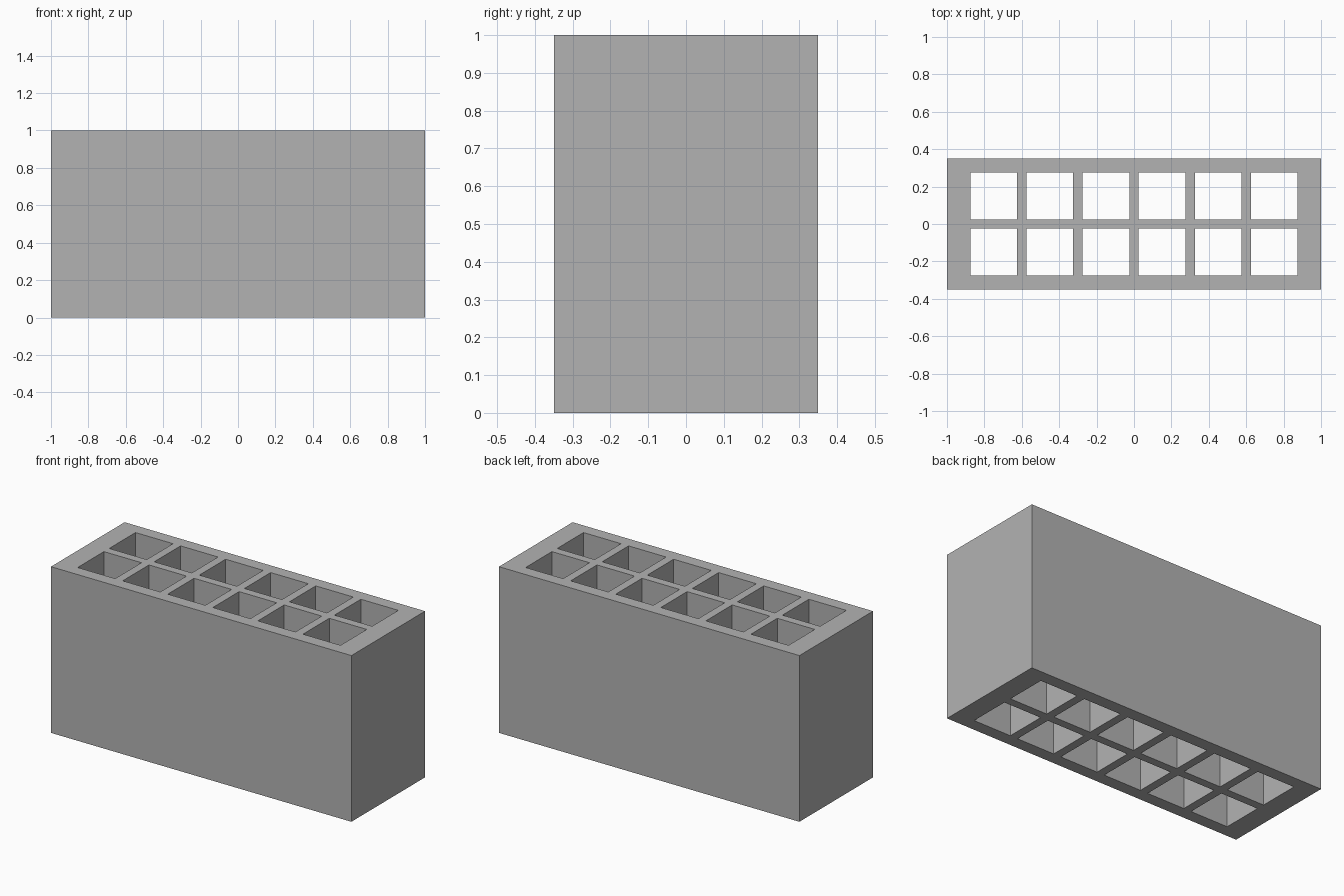
import bpy, bmesh

if "Cube" in bpy.data.objects:
    bpy.data.objects.remove(bpy.data.objects["Cube"])

LENGTH, DEPTH, HEIGHT = 2.0, 0.7, 1.0
CELL, PITCH = 0.25, 0.3


def grid_lines(size, cells):
    """Outer edges plus both sides of every evenly spaced opening."""
    lines = [-size / 2, size / 2]
    for i in range(cells):
        centre = (i - (cells - 1) / 2) * PITCH
        lines += [centre - CELL / 2, centre + CELL / 2]
    return sorted(lines)


grey = bpy.data.materials.new("concrete grey")
grey.use_nodes = True
colour = (0.45, 0.45, 0.45, 1)
grey.diffuse_color = colour
grey.node_tree.nodes["Principled BSDF"].inputs["Base Color"].default_value = colour

# Flat lattice with the openings left out
xs, ys = grid_lines(LENGTH, 6), grid_lines(DEPTH, 2)
bm = bmesh.new()
verts = [[bm.verts.new((x, y, 0)) for y in ys] for x in xs]
for i in range(len(xs) - 1):
    for j in range(len(ys) - 1):
        if i % 2 and j % 2:
            continue
        bm.faces.new((verts[i][j], verts[i + 1][j],
                      verts[i + 1][j + 1], verts[i][j + 1]))

# Raise the lattice into a block with vertical shafts
raised = bmesh.ops.extrude_face_region(bm, geom=bm.faces[:], use_keep_orig=True)
top = [g for g in raised["geom"] if isinstance(g, bmesh.types.BMVert)]
bmesh.ops.translate(bm, verts=top, vec=(0, 0, HEIGHT))
bmesh.ops.recalc_face_normals(bm, faces=bm.faces[:])

mesh = bpy.data.meshes.new("hollow_block")
bm.to_mesh(mesh)
bm.free()
mesh.materials.append(grey)
block = bpy.data.objects.new("hollow_block", mesh)
bpy.context.collection.objects.link(block)
